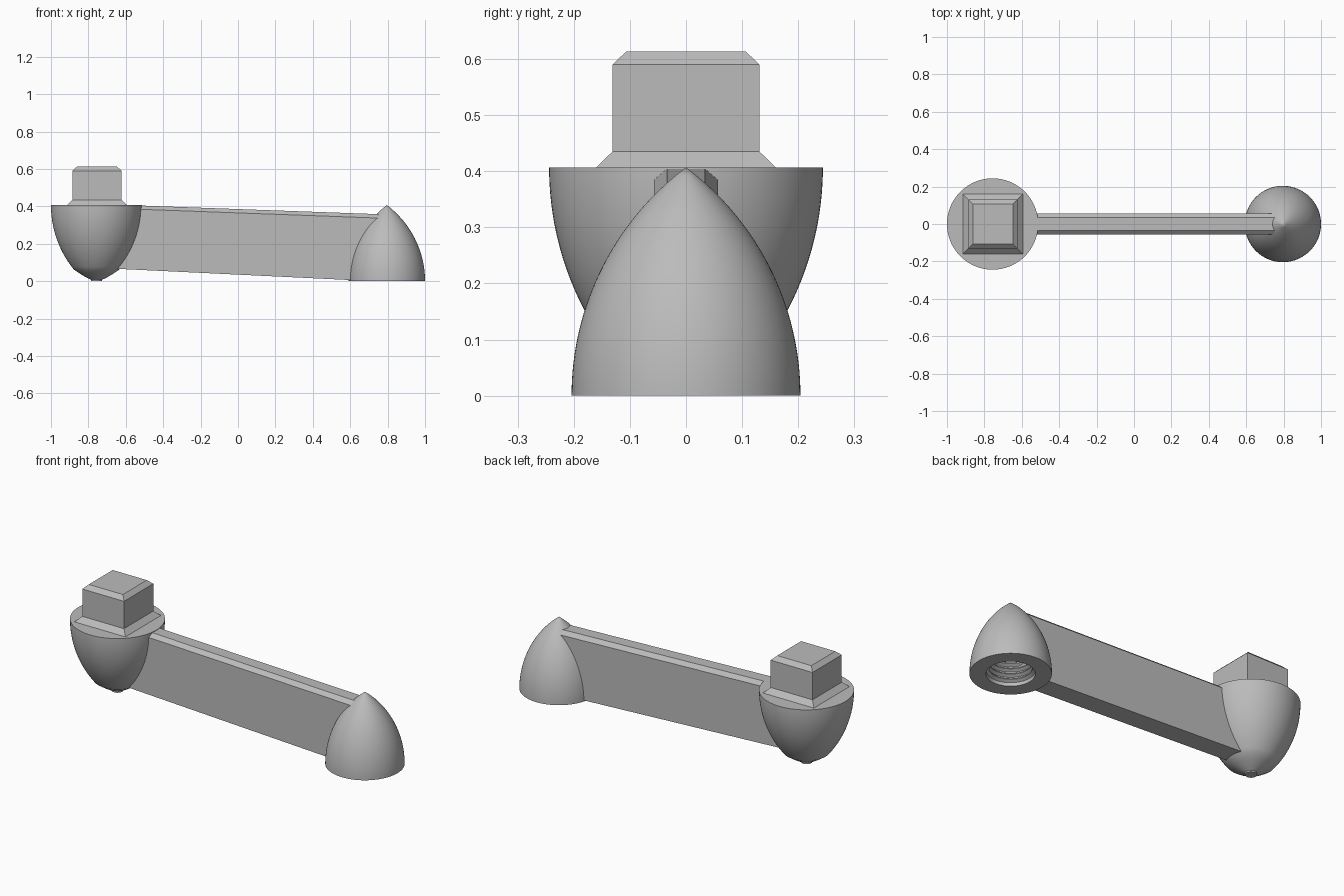
import bpy, bmesh, math
from mathutils import Vector

cube = bpy.data.objects.get("Cube")
if cube:
    bpy.data.objects.remove(cube, do_unlink=True)

grey = bpy.data.materials.new("plain grey")
grey.use_nodes = True
grey.diffuse_color = (0.5, 0.5, 0.5, 1)
grey.node_tree.nodes["Principled BSDF"].inputs["Base Color"].default_value = (0.5, 0.5, 0.5, 1)


def finish(name, bm, x=0, smooth=False):
    bmesh.ops.remove_doubles(bm, verts=bm.verts, dist=1e-4)
    bmesh.ops.recalc_face_normals(bm, faces=bm.faces)
    mesh = bpy.data.meshes.new(name)
    bm.to_mesh(mesh)
    bm.free()
    mesh.materials.append(grey)
    obj = bpy.data.objects.new(name, mesh)
    obj.location.x = x
    bpy.context.collection.objects.link(obj)
    if smooth:
        bpy.ops.object.select_all(action='DESELECT')
        obj.select_set(True)
        bpy.context.view_layer.objects.active = obj
        bpy.ops.object.shade_smooth_by_angle(angle=math.radians(30))
    return obj


def lathe(name, profile, x):
    """Spin a list of (radius, z) points about a vertical axis."""
    bm = bmesh.new()
    verts = [bm.verts.new((r, 0, z)) for r, z in profile]
    edges = [bm.edges.new(pair) for pair in zip(verts, verts[1:])]
    bmesh.ops.spin(bm, geom=verts + edges, cent=(0, 0, 0), axis=(0, 0, 1),
                   angle=math.tau, steps=96)
    finish(name, bm, x, smooth=True)


def loft(name, rings, x=0):
    """Join closed rings of points and cap both ends."""
    bm = bmesh.new()
    loops = [[bm.verts.new(p) for p in ring] for ring in rings]
    n = len(loops[0])
    for a, b in zip(loops, loops[1:]):
        for i in range(n):
            j = (i + 1) % n
            bm.faces.new((a[i], a[j], b[j], b[i]))
    bm.faces.new(loops[0])
    bm.faces.new(loops[-1])
    finish(name, bm, x)


def arc(radius, bend, length, steps):
    """Radius and distance along an arc that starts parallel to the axis."""
    for i in range(steps + 1):
        d = length * i / steps
        yield max(0, math.sqrt(bend ** 2 - d ** 2) - bend + radius), d


LEFT_X, RIGHT_X, TOP = -0.756, 0.796, 0.407

# Hanging bulb with a small nub at its lowest point
bulb = [(0, TOP)] + [(r, TOP - d) for r, d in arc(0.244, 0.547, 0.345, 24)]
bulb += [(0.09, 0.041), (0.055, 0.02), (0.03, 0.008), (0.03, 0), (0, 0)]
lathe("hanging_bulb", bulb, LEFT_X)

# Pointed dome with a ridged bore open at the bottom
dome = [(r, d) for r, d in arc(0.204, 0.508, TOP, 28)][::-1]
dome[0] = (0, TOP)
dome.append((0.122, 0))
for i in range(6):
    z = 0.02 + i * 0.03
    dome += [(0.122, z), (0.106, z + 0.01), (0.106, z + 0.015), (0.122, z + 0.025)]
dome += [(0.122, 0.2), (0, 0.24)]
lathe("threaded_dome", dome, RIGHT_X)

# Square peg, flared at the foot and chamfered at the top
corners = [(-1, -1), (1, -1), (1, 1), (-1, 1)]
peg = [(0.16, TOP), (0.131, 0.435), (0.131, 0.59), (0.107, 0.613)]
loft("square_peg", [[(s * cx, s * cy, z) for cx, cy in corners] for s, z in peg], LEFT_X + 0.002)


# Sloping arm with chamfered top edges, its ends buried in the bulbs
def section(half):
    """Mirror a half outline of (x, y, z) points across y."""
    return half + [(x, -y, z) for x, y, z in reversed(half)]


W, T = 0.057, 0.034
left_end = [(-0.7, W, 0.069), (-0.64, W, 0.25), (-0.56, W, 0.386), (-0.56, T, 0.406)]
right_end = [(0.65, W, 0.004), (0.68, W, 0.25), (0.77, W, 0.337), (0.77, T, 0.358)]
loft("arm", [section(left_end), section(right_end)])
